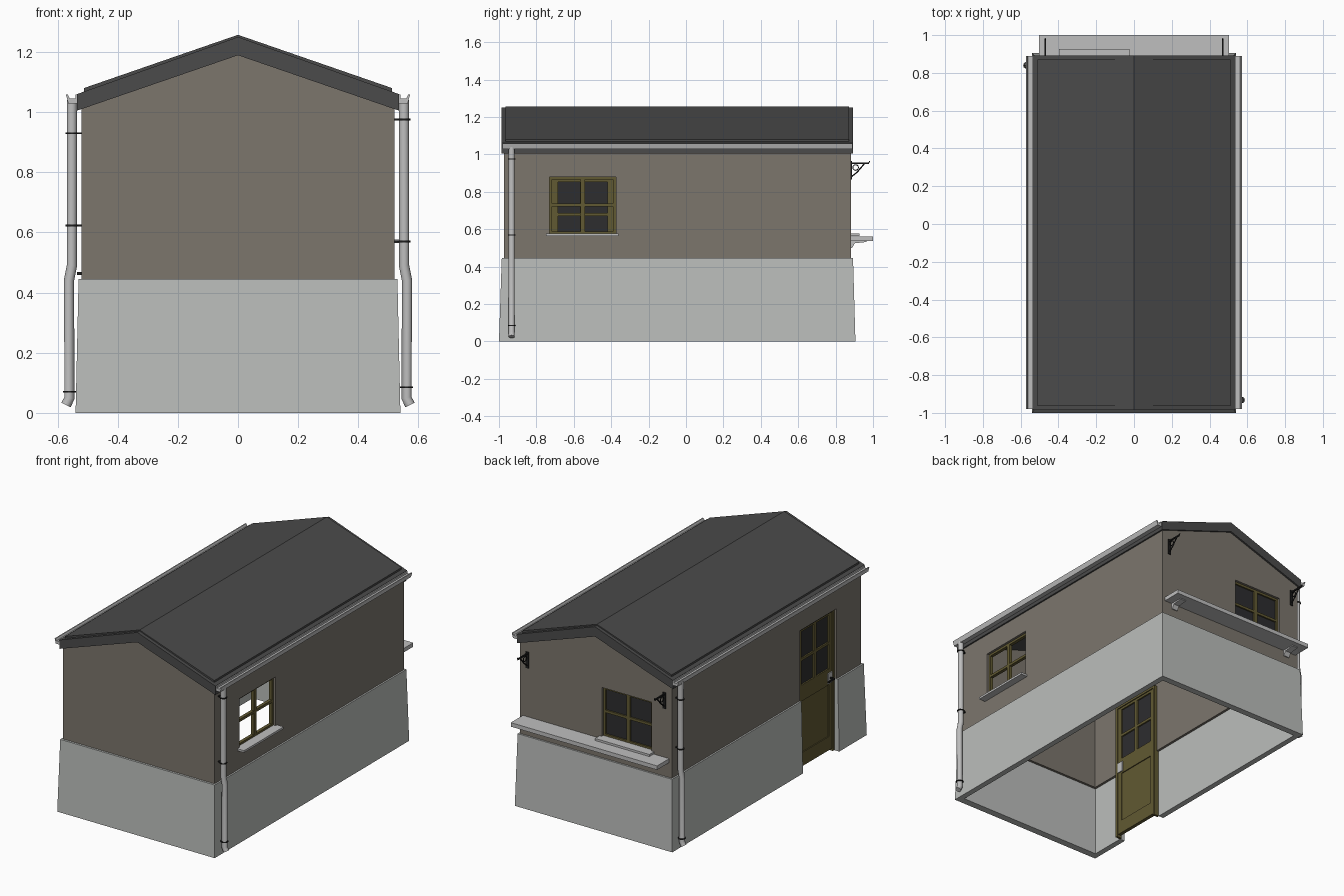
import bpy, bmesh, math
from mathutils import Vector

if "Cube" in bpy.data.objects:
    bpy.data.objects.remove(bpy.data.objects["Cube"], do_unlink=True)


def material(name, rgb):
    m = bpy.data.materials.new(name)
    m.use_nodes = True
    m.diffuse_color = (*rgb, 1)
    bsdf = m.node_tree.nodes["Principled BSDF"]
    bsdf.inputs["Base Color"].default_value = (*rgb, 1)
    bsdf.inputs["Roughness"].default_value = 0.8
    return m


PLINTH = material("pale grey plinth", (0.5, 0.515, 0.5))
RENDER = material("taupe wall", (0.2, 0.18, 0.152))
SLATE = material("dark slate", (0.07, 0.07, 0.07))
OLIVE = material("olive paint", (0.12, 0.1, 0.032))
GLASS = material("dark glass", (0.026, 0.026, 0.028))
WHITE = material("off white", (0.52, 0.52, 0.52))
IRON = material("black iron", (0.012, 0.012, 0.012))


def finish(name, bm, mat):
    bmesh.ops.recalc_face_normals(bm, faces=bm.faces)
    me = bpy.data.meshes.new(name)
    bm.to_mesh(me)
    bm.free()
    ob = bpy.data.objects.new(name, me)
    bpy.context.collection.objects.link(ob)
    me.materials.append(mat)
    return ob


def loft(name, low, high, mat):
    """Solid between two matching loops of points."""
    bm = bmesh.new()
    a = [bm.verts.new(p) for p in low]
    b = [bm.verts.new(p) for p in high]
    bm.faces.new(a)
    bm.faces.new(b)
    for i in range(len(a)):
        j = (i + 1) % len(a)
        bm.faces.new((a[i], a[j], b[j], b[i]))
    return finish(name, bm, mat)


def rect(x, y0, y1, z):
    return [(-x, y0, z), (x, y0, z), (x, y1, z), (-x, y1, z)]


def prism(name, profile, y0, y1, mat):
    """Extrude an x-z profile along y."""
    return loft(name, [(x, y0, z) for x, z in profile], [(x, y1, z) for x, z in profile], mat)


def wall_box(name, wall, u, z, d, mat):
    """Box on a wall: u runs along it, d is distance outwards from the centre."""
    def point(uu, dd, zz):
        return {"left": (dd, uu, zz), "right": (-dd, uu, zz), "back": (uu, dd, zz)}[wall]
    loops = [[point(uu, dd, zz) for uu, dd in
              ((u[0], d[0]), (u[1], d[0]), (u[1], d[1]), (u[0], d[1]))] for zz in z]
    return loft(name, loops[0], loops[1], mat)


def cut(ob, cutter):
    mod = ob.modifiers.new("opening", 'BOOLEAN')
    mod.operation = 'DIFFERENCE'
    mod.solver = 'EXACT'
    mod.object = cutter
    bpy.context.view_layer.objects.active = ob
    bpy.ops.object.modifier_apply(modifier=mod.name)
    bpy.data.objects.remove(cutter, do_unlink=True)


def tube(name, points, radius, mat, sides=3, cyclic=False):
    cu = bpy.data.curves.new(name, 'CURVE')
    cu.dimensions = '3D'
    cu.bevel_depth = radius
    cu.bevel_resolution = sides
    cu.use_fill_caps = True
    sp = cu.splines.new('POLY')
    sp.points.add(len(points) - 1)
    for p, co in zip(sp.points, points):
        p.co = (*co, 1)
    sp.use_cyclic_u = cyclic
    cu.materials.append(mat)
    ob = bpy.data.objects.new(name, cu)
    bpy.context.collection.objects.link(ob)
    bpy.ops.object.select_all(action='DESELECT')
    ob.select_set(True)
    bpy.context.view_layer.objects.active = ob
    bpy.ops.object.convert(target='MESH')
    bpy.ops.object.shade_smooth_by_angle(angle=math.radians(40))
    return ob


# Openings: side wall span, back wall span, head and sill heights
SIDE, BACK = (-0.73, -0.375), (-0.38, -0.04)
HEAD, SILL = 0.88, 0.575

# Tapered plinth, open underneath, with the doorway cut out
plinth = loft("plinth", rect(0.54, -1.0, 0.906, 0), rect(0.53, -0.985, 0.893, 0.445), PLINTH)
cut(plinth, loft("cutter", rect(0.505, -0.955, 0.865, -0.1), rect(0.505, -0.955, 0.865, 1), PLINTH))
cut(plinth, wall_box("cutter", "right", SIDE, (-0.1, HEAD), (0.4, 0.7), PLINTH))

# Gabled walls, hollow, with door and window openings
walls = prism("walls", [(-0.52, 0.44), (0.52, 0.44), (0.52, 1.02), (0, 1.2), (-0.52, 1.02)],
              -0.972, 0.882, RENDER)
cut(walls, loft("cutter", rect(0.49, -0.94, 0.85, 0.2), rect(0.49, -0.94, 0.85, 2), RENDER))
cut(walls, wall_box("cutter", "right", SIDE, (0.1, HEAD), (0.4, 0.7), RENDER))
cut(walls, wall_box("cutter", "left", SIDE, (SILL, HEAD), (0.4, 0.7), RENDER))
cut(walls, wall_box("cutter", "back", BACK, (SILL, HEAD), (0.7, 1), RENDER))

# Roof slab with a slightly raised covering
prism("roof_slab", [(-0.535, 1.005), (0, 1.189), (0.535, 1.005), (0.535, 1.06), (0, 1.25),
                    (-0.535, 1.06)], -0.986, 0.893, SLATE)
prism("roof_covering", [(-0.512, 1.06), (0, 1.24), (0.512, 1.06), (0.512, 1.08), (0, 1.257),
                        (-0.512, 1.08)], -0.964, 0.872, SLATE)


def window(name, wall, u, face, glazed):
    """Thin frame with a cross of bars, a sill, and optional glass."""
    d = (face - 0.035, face - 0.015)
    mid = (u[0] + u[1]) / 2
    t = 0.014
    for side, a in (("first", u[0]), ("second", u[1] - t)):
        wall_box(f"{name}_{side}_stile", wall, (a, a + t), (SILL, HEAD), d, OLIVE)
    for side, a in (("bottom", SILL), ("top", HEAD - t)):
        wall_box(f"{name}_{side}_rail", wall, u, (a, a + t), d, OLIVE)
    wall_box(name + "_mullion", wall, (mid - 0.012, mid + 0.012), (SILL, HEAD), d, OLIVE)
    wall_box(name + "_crossbar", wall, u, (0.722, 0.738), d, OLIVE)
    wall_box(name + "_sill", wall, (u[0] - 0.018, u[1] + 0.015), (0.564, 0.577),
             (face - 0.03, face + 0.045), WHITE)
    if glazed:
        wall_box(name + "_glass", wall, u, (SILL, HEAD), (face - 0.028, face - 0.024), GLASS)


window("side_window", "left", SIDE, 0.52, False)
window("back_window", "back", BACK, 0.882, True)

# Door: outer frame, stiles, rails, glass above and a sunk panel below
D = (0.478, 0.5)
for i, a in enumerate((SIDE[0], SIDE[1] - 0.014)):
    wall_box(f"door_jamb_{i + 1}", "right", (a, a + 0.014), (0, HEAD), (0.472, 0.506), OLIVE)
wall_box("door_head", "right", SIDE, (HEAD - 0.014, HEAD), (0.472, 0.506), OLIVE)
for i, (a, b) in enumerate(((-0.716, -0.685), (-0.42, -0.389))):
    wall_box(f"door_stile_{i + 1}", "right", (a, b), (0.015, 0.866), D, OLIVE)
for i, (a, b) in enumerate(((0.015, 0.1), (0.42, 0.52), (0.67, 0.686), (0.852, 0.866))):
    wall_box(f"door_rail_{i + 1}", "right", (-0.685, -0.42), (a, b), D, OLIVE)
wall_box("door_mullion", "right", (-0.566, -0.54), (0.52, 0.852), D, OLIVE)
wall_box("door_glass", "right", (-0.685, -0.42), (0.52, 0.852), (0.487, 0.491), GLASS)
wall_box("door_panel", "right", (-0.685, -0.42), (0.1, 0.42), (0.484, 0.494), OLIVE)
for i, d in enumerate(((0.5, 0.506), (0.472, 0.478))):
    wall_box(f"door_plate_{i + 1}", "right", (-0.712, -0.672), (0.43, 0.495), d, WHITE)
wall_box("door_handle_stem", "right", (-0.697, -0.687), (0.458, 0.468), (0.506, 0.535), IRON)
wall_box("door_handle_lever", "right", (-0.697, -0.635), (0.458, 0.468), (0.527, 0.535), IRON)

# Gutters along both eaves
for side, s in (("left", 1), ("right", -1)):
    prism(side + "_gutter", [(s * x, z) for x, z in
          ((0.535, 1.058), (0.535, 1.028), (0.564, 1.028), (0.572, 1.058), (0.566, 1.058),
           (0.56, 1.046), (0.541, 1.046), (0.541, 1.058))], -0.98, 0.89, WHITE)


# Downpipes that swing out over the plinth, with iron clamps
def downpipe(side, s, y, clamps):
    path = [(0.552, 1.04), (0.552, 0.49), (0.562, 0.44), (0.56, 0.05), (0.572, 0.026)]
    tube(side + "_downpipe", [(s * x, y, z) for x, z in path], 0.017, WHITE)
    for i, z in enumerate(clamps):
        x = 0.552 if z > 0.49 else 0.56
        tube(f"{side}_clamp_{i + 1}", [(s * x, y, z - 0.003), (s * x, y, z + 0.003)], 0.022, IRON)
        wall_box(f"{side}_clamp_arm_{i + 1}", "left" if s > 0 else "right",
                 (y - 0.006, y + 0.006), (z - 0.003, z + 0.003), (0.515, x), IRON)


downpipe("left", 1, -0.932, (0.975, 0.57, 0.085))
downpipe("right", -1, 0.84, (0.93, 0.623, 0.07))

# Serving shelf on the back wall with two supports
wall_box("back_shelf", "back", (-0.502, 0.502), (0.537, 0.562), (0.88, 1.0), WHITE)
for side, s in (("left", 1), ("right", -1)):
    prof = [(0.88, 0.538), (0.965, 0.538), (0.965, 0.532), (0.902, 0.525), (0.888, 0.5), (0.88, 0.5)]
    loft(side + "_shelf_support", [(s * 0.41, y, z) for y, z in prof],
         [(s * 0.45, y, z) for y, z in prof], WHITE)

    # Hanging basket brackets: plate, arm, brace, scroll and hook
    x = s * 0.47
    name = side + "_basket_bracket"
    wall_box(name + "_plate", "back", (x - 0.01, x + 0.01), (0.865, 0.965), (0.88, 0.888), IRON)
    wall_box(name + "_arm", "back", (x - 0.004, x + 0.004), (0.95, 0.958), (0.88, 0.975), IRON)
    tube(name + "_brace", [(x, 0.886, 0.882), (x, 0.915, 0.905), (x, 0.955, 0.952)], 0.004, IRON, 1)
    centre = Vector((x, 0.907, 0.93))
    ring = [centre + Vector((0, math.cos(a), math.sin(a))) * 0.015
            for a in (i * math.tau / 12 for i in range(12))]
    tube(name + "_scroll", ring, 0.003, IRON, 1, True)
    tube(name + "_hook", [(x, 0.965, 0.953), (x, 0.975, 0.95), (x, 0.982, 0.964)], 0.003, IRON, 1)
